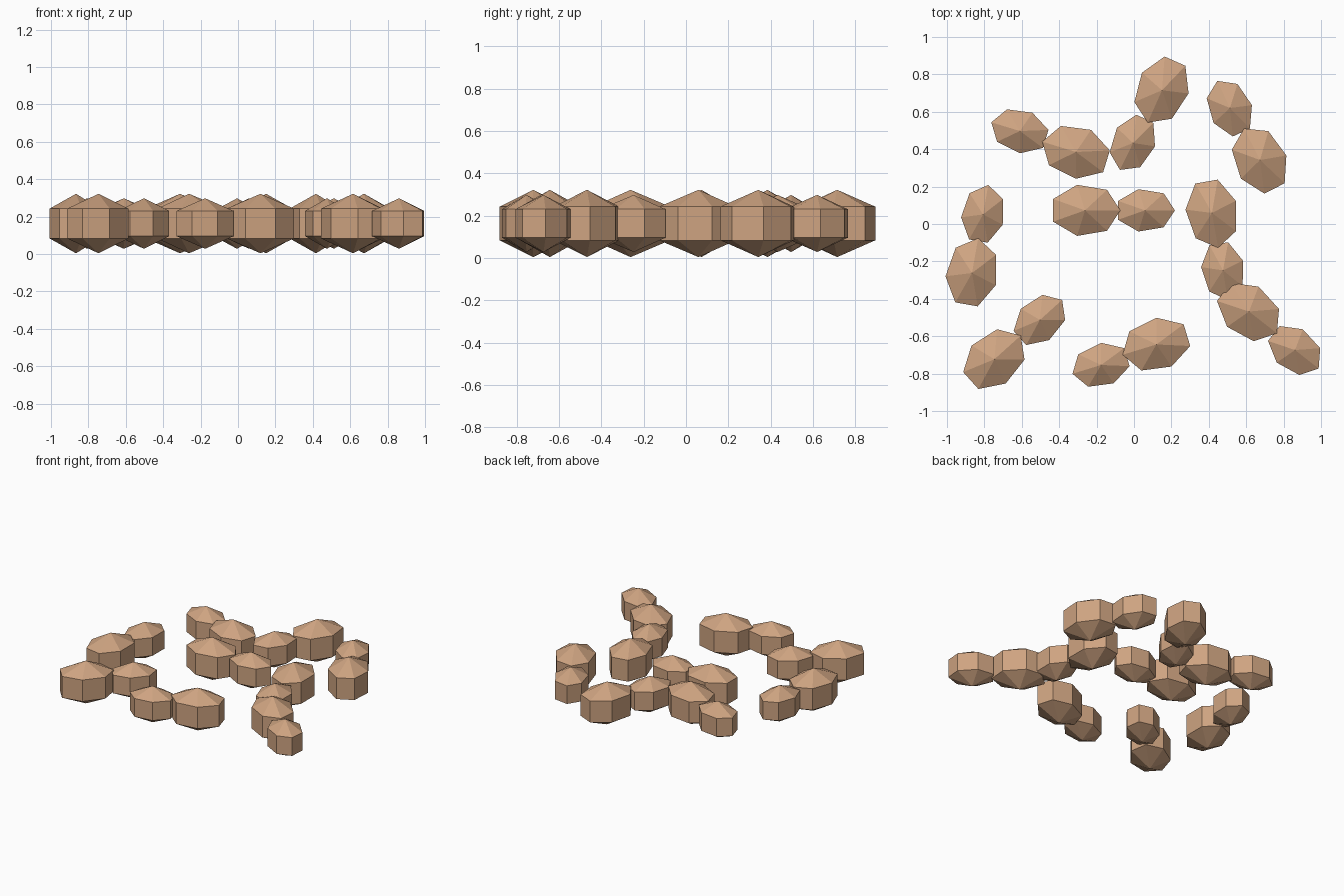
import bpy, bmesh, math
from mathutils import Matrix

if "Cube" in bpy.data.objects:
    bpy.data.objects.remove(bpy.data.objects["Cube"])

# One sandy tan colour for every stone
tan = bpy.data.materials.new("sandy_tan")
tan.diffuse_color = (0.62, 0.37, 0.22, 1.0)
tan.use_nodes = True
tan.node_tree.nodes["Principled BSDF"].inputs["Base Color"].default_value = tan.diffuse_color

SIDES = 7
MID_Z = 0.163


def stone_mesh(name, length, width, half_height):
    """Seven-sided faceted pebble: straight band with a low cone above and below."""
    bm = bmesh.new()
    rings = []
    for z in (-half_height / 2, half_height / 2):
        rings.append([bm.verts.new((length * math.cos(2 * math.pi * k / SIDES),
                                    width * math.sin(2 * math.pi * k / SIDES), z))
                      for k in range(SIDES)])
    bottom = bm.verts.new((0, 0, -half_height))
    top = bm.verts.new((0, 0, half_height))
    low, high = rings
    for k in range(SIDES):
        n = (k + 1) % SIDES
        bm.faces.new((low[k], low[n], high[n], high[k]))
        bm.faces.new((high[k], high[n], top))
        bm.faces.new((low[n], low[k], bottom))
    bm.normal_update()
    mesh = bpy.data.meshes.new(name)
    bm.to_mesh(mesh)
    bm.free()
    mesh.materials.append(tan)
    return mesh


large = stone_mesh("large_stone", 0.189, 0.140, 0.159)
small = stone_mesh("small_stone", 0.160, 0.116, 0.135)

# x, y, direction of the pointed end in degrees
LARGE = [
    (0.150, 0.715, 246), (-0.310, 0.385, 163), (0.674, 0.342, 117),
    (0.417, 0.059, -80), (0.615, -0.468, -38), (0.120, -0.644, 197),
    (-0.746, -0.723, 42), (-0.866, -0.262, 80), (-0.262, 0.073, 0),
]
SMALL = [
    (-0.005, 0.433, 244), (-0.610, 0.497, 163), (0.513, 0.620, 115),
    (0.476, -0.248, -81), (0.861, -0.674, -38), (-0.176, -0.754, 197),
    (-0.503, -0.513, 42), (-0.807, 0.051, 80), (0.059, 0.073, 0),
]

# Scatter the stones
for name, mesh, spots in (("large_stone", large, LARGE), ("small_stone", small, SMALL)):
    for i, (x, y, angle) in enumerate(spots, 1):
        ob = bpy.data.objects.new(f"{name}_{i}", mesh)
        ob.matrix_world = (Matrix.Translation((x, y, MID_Z))
                           @ Matrix.Rotation(math.radians(angle), 4, 'Z'))
        bpy.context.collection.objects.link(ob)
